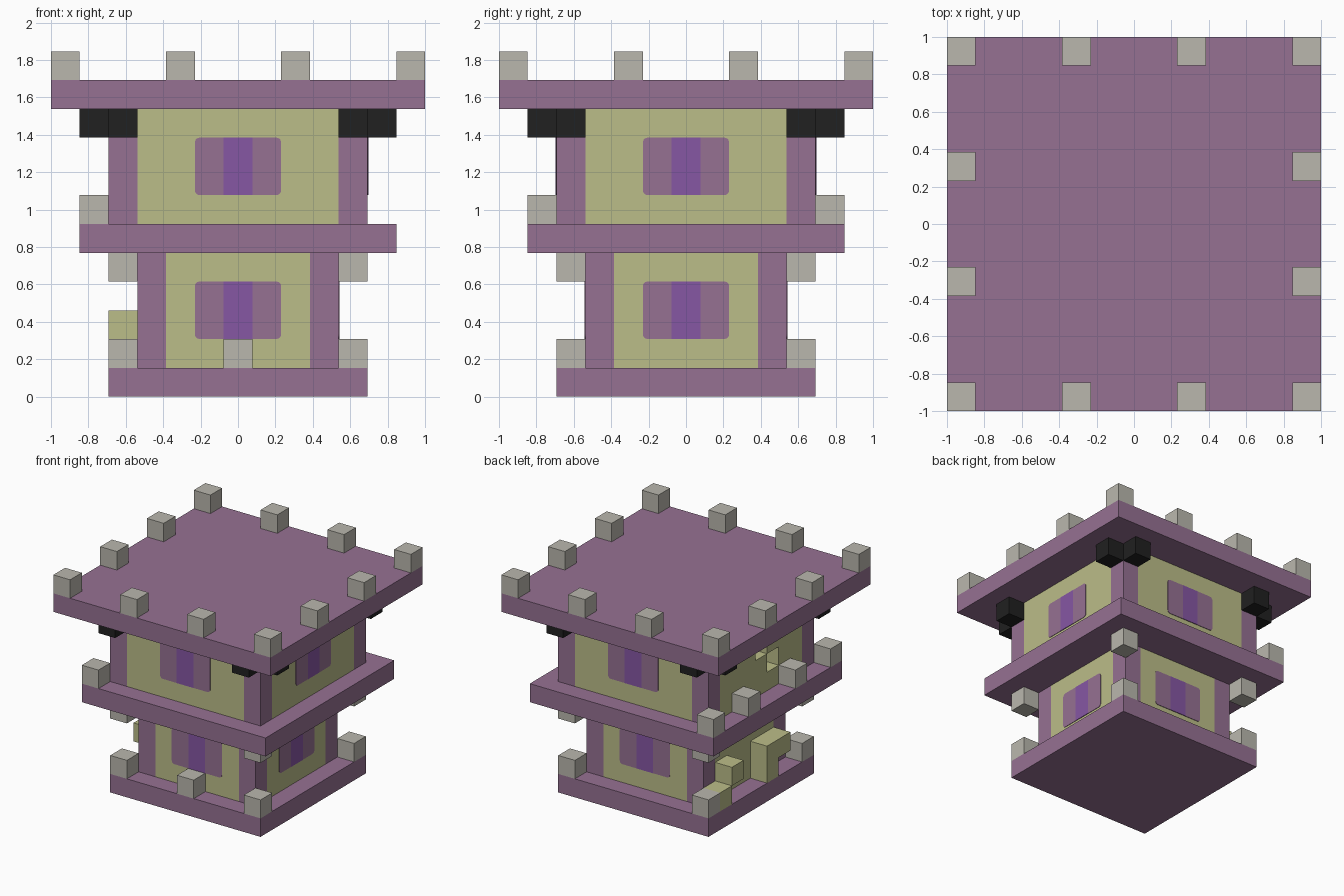
import bpy, bmesh
from math import pi
from mathutils import Matrix

cube = bpy.data.objects.get("Cube")
if cube:
    bpy.data.objects.remove(cube, do_unlink=True)

U = 2 / 13  # block size


def material(name, r, g, b):
    m = bpy.data.materials.new(name)
    m.use_nodes = True
    m.diffuse_color = (r, g, b, 1)
    node = next(n for n in m.node_tree.nodes if n.type == 'BSDF_PRINCIPLED')
    node.inputs["Base Color"].default_value = (r, g, b, 1)
    node.inputs["Roughness"].default_value = 0.9
    return m


PURPLE = material("dusty purple", 0.305, 0.165, 0.29)
OLIVE = material("pale olive", 0.50, 0.51, 0.25)
STONE = material("warm grey", 0.49, 0.475, 0.42)
BLACK = material("charcoal", 0.015, 0.015, 0.015)
VIOLET = material("violet", 0.24, 0.095, 0.37)


def box(name, mat, centre, size, turn=0, round_corners=0):
    """Box in real units, optionally turned about z, with rounded face corners."""
    bm = bmesh.new()
    bmesh.ops.create_cube(bm, size=1)
    bmesh.ops.scale(bm, vec=size, verts=bm.verts)
    if round_corners:
        edges = [e for e in bm.edges
                 if abs(e.verts[0].co.y - e.verts[1].co.y) > size[1] / 2]
        bmesh.ops.bevel(bm, geom=edges, offset=round_corners, segments=3,
                        profile=0.5, affect='EDGES')
    bmesh.ops.translate(bm, vec=centre, verts=bm.verts)
    bmesh.ops.rotate(bm, cent=(0, 0, 0), matrix=Matrix.Rotation(turn, 3, 'Z'),
                     verts=bm.verts)
    mesh = bpy.data.meshes.new(name)
    bm.to_mesh(mesh)
    bm.free()
    mesh.materials.append(mat)
    ob = bpy.data.objects.new(name, mesh)
    bpy.context.collection.objects.link(ob)
    return ob


def block(name, mat, x, y, layer, height=1):
    """Block at grid cell x, y, with its base on the given layer."""
    return box(name, mat, (x * U, y * U, (layer + height / 2) * U),
               (U, U, height * U))


def slab(name, width, layer):
    box(name, PURPLE, (0, 0, (layer + 0.5) * U), (width * U, width * U, U))


def corners(name, mat, r, layer, height=1):
    for x in (-r, r):
        for y in (-r, r):
            block(name, mat, x, y, layer, height)


def storey(name, width, layer, height):
    """Olive walls between corner pillars, windows on three sides."""
    half = width / 2
    mid = (layer + height / 2) * U
    corners(name + "_pillar", PURPLE, half - 0.5, layer, height)
    box(name + "_walls_long", OLIVE, (0, 0, mid),
        ((width - 2) * U, width * U, height * U))
    side = (half - 0.5) * U
    box(name + "_left_wall", OLIVE, (side, 0, mid), (U, (width - 2) * U, height * U))
    right = box(name + "_right_wall", OLIVE, (-side, 0, mid),
                (U, (width - 2) * U, height * U))
    for turn in (0, pi / 2, pi):
        z = (layer + 2) * U
        y = -half * U
        box(name + "_window", PURPLE, (0, y, z), (3 * U, 0.008, 2 * U), turn, 0.025)
        box(name + "_window_pane", VIOLET, (0, y - 0.001, z), (U, 0.009, 2 * U), turn)
    return right


# Floors and roof
slab("base_slab", 9, 0)
slab("balcony_slab", 11, 5)
slab("roof_slab", 13, 10)

# Storeys
storey("lower", 7, 1, 4)
upper_right = storey("upper", 9, 6, 4)

# Openings in the upper right wall
for y, layer in ((-1, 7), (0, 8)):
    cutter = block("opening_cutter", OLIVE, -4, y, layer)
    cutter.hide_render = True
    cutter.hide_viewport = True
    cutter.display_type = 'WIRE'
    cut = upper_right.modifiers.new("opening", 'BOOLEAN')
    cut.operation = 'DIFFERENCE'
    cut.solver = 'EXACT'
    cut.object = cutter
    cutter.scale.x = 1.02
bpy.context.view_layer.update()
graph = bpy.context.evaluated_depsgraph_get()
cut_mesh = bpy.data.meshes.new_from_object(upper_right.evaluated_get(graph))
upper_right.modifiers.clear()
upper_right.data = cut_mesh
for ob in [o for o in bpy.data.objects if o.name.startswith("opening_cutter")]:
    bpy.data.objects.remove(ob, do_unlink=True)

# Stone blocks on the base and under the balcony
corners("base_stone", STONE, 4, 1)
corners("balcony_bracket", STONE, 4, 4)
block("front_step", STONE, 0, -4, 1)

# Olive blocks against the lower right wall
block("right_step_low", OLIVE, -4, 3, 1)
block("right_step_high", OLIVE, -4, 2, 2)
block("right_post", OLIVE, -4, -1, 1, 2)
block("right_post_arm", OLIVE, -4, -2, 2)

# Balcony battlements, on the right edge only
for y in (-5, -2, 2, 5):
    block("balcony_merlon", STONE, -5, y, 6)

# Roof battlements
for x in (-6, -2, 2, 6):
    for y in (-6, -2, 2, 6):
        if 6 in (abs(x), abs(y)):
            block("roof_merlon", STONE, x, y, 11)

# Dark beam ends under the roof, two at each corner
for sx in (-1, 1):
    for sy in (-1, 1):
        block("beam_end", BLACK, 4 * sx, 5 * sy, 9)
        block("beam_end", BLACK, 5 * sx, 4 * sy, 9)
